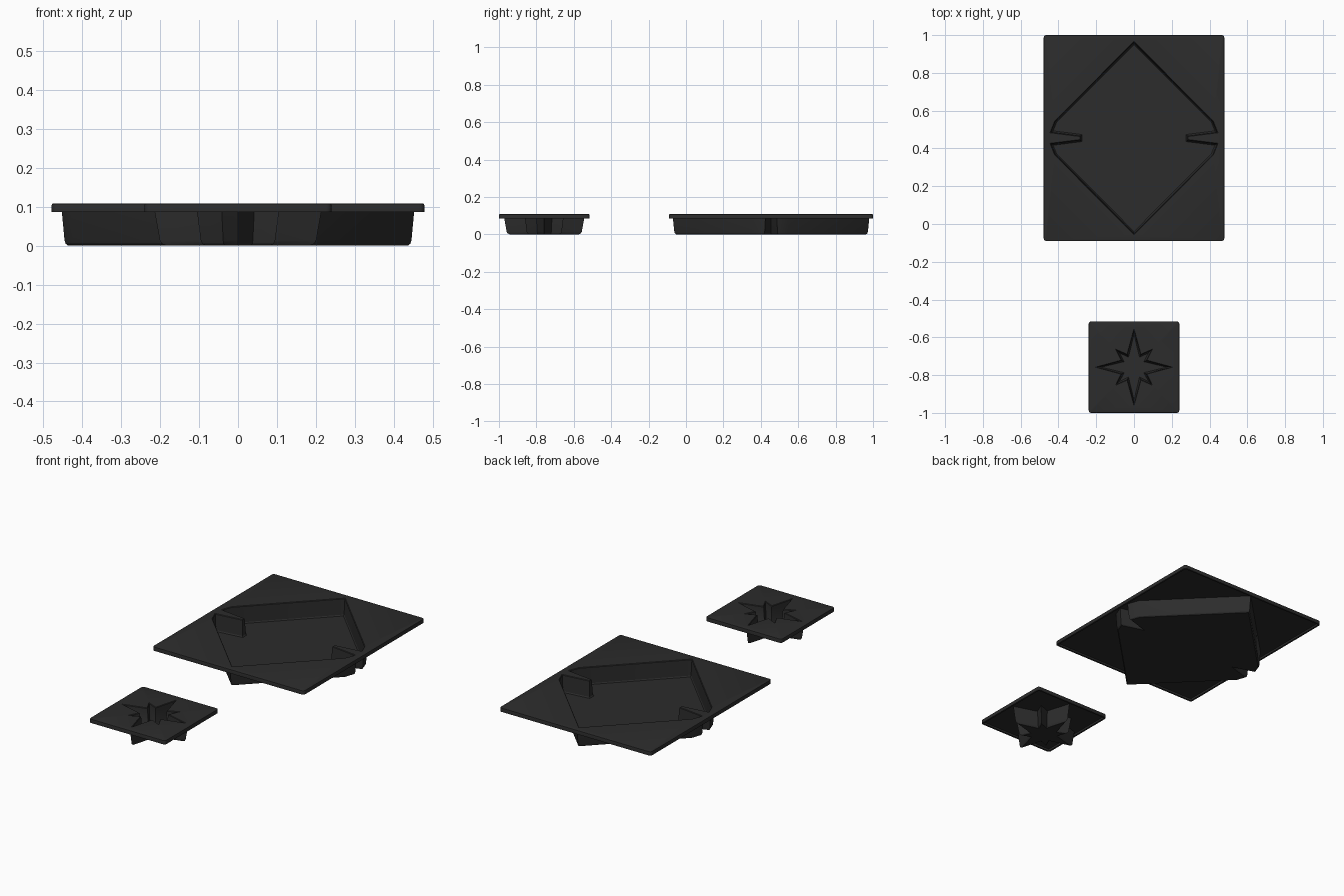
import bpy, bmesh, math
from mathutils import Vector

if "Cube" in bpy.data.objects:
    bpy.data.objects.remove(bpy.data.objects["Cube"])

plastic = bpy.data.materials.new("black_plastic")
plastic.diffuse_color = (0.025, 0.025, 0.025, 1)
plastic.use_nodes = True
plastic.node_tree.nodes["Principled BSDF"].inputs["Base Color"].default_value = plastic.diffuse_color


def mirror_quarter(q):
    """Clockwise closed outline from a quarter running from +y round to +x."""
    right = q + [(x, -y) for x, y in reversed(q)]
    full = right + [(-x, y) for x, y in reversed(right)]
    out = []
    for p in full:
        if not any(math.dist(p, o) < 1e-5 for o in out):
            out.append(p)
    return out


def inset(outline, d, limit=2.5):
    """Move a clockwise outline inward by d, limiting the shift at sharp tips."""
    out = []
    n = len(outline)
    for i in range(n):
        p0, p, p1 = (Vector(outline[j % n]) for j in (i - 1, i, i + 1))
        a, b = (p - p0).normalized(), (p1 - p).normalized()
        na, nb = Vector((a.y, -a.x)), Vector((b.y, -b.x))
        m = (na + nb).normalized()
        out.append(tuple(p + m * d * min(limit, 1 / max(m.dot(na), 0.01))))
    return out


def rounded_rect(hx, hy, r, steps=4):
    pts = []
    for k, (sx, sy) in enumerate([(1, 1), (-1, 1), (-1, -1), (1, -1)]):
        for s in range(steps + 1):
            a = math.pi / 2 * (k + s / steps)
            pts.append((sx * (hx - r) + r * math.cos(a), sy * (hy - r) + r * math.sin(a)))
    return pts


def tray(name, hx, hy, cy, pocket, shell):
    bm = bmesh.new()

    def rings(levels):
        """Bridge a stack of (outline, z) rings; return edges of first and last."""
        loops = [[bm.verts.new((x, y + cy, z)) for x, y in pts] for pts, z in levels]
        n = len(loops[0])
        for lo, hi in zip(loops, loops[1:]):
            for i in range(n):
                j = (i + 1) % n
                bm.faces.new((lo[i], lo[j], hi[j], hi[i]))
        return [[bm.edges.get((l[i], l[(i + 1) % n])) for i in range(n)]
                for l in (loops[0], loops[-1])]

    def fill(edges):
        bmesh.ops.triangle_fill(bm, edges=edges, use_beauty=True)

    def rect(i):
        return rounded_rect(hx - i, hy - i, max(0.014 - i, 0.003))

    # down-turned rim
    top, under = rings([(rect(0.004), 0.108), (rect(0.001), 0.107), (rect(0), 0.104),
                        (rect(0), 0.086), (rect(0.01), 0.086), (rect(0.01), 0.097)])
    # pocket wall and floor
    mouth, floor = rings([(pocket, 0.108), (inset(pocket, 0.003), 0.105),
                          (inset(pocket, 0.008), 0.018), (inset(pocket, 0.012), 0.012)])
    # outside of the pocket with a softened bottom edge
    neck, base = rings([(shell, 0.097), (inset(shell, 0.006), 0.014),
                        (inset(shell, 0.008), 0.005), (inset(shell, 0.013), 0.0)])
    # flat sheet, top and underside
    fill(top + mouth)
    fill(under + neck)
    fill(floor)
    fill(base)
    bmesh.ops.recalc_face_normals(bm, faces=bm.faces)

    me = bpy.data.meshes.new(name)
    bm.to_mesh(me)
    bm.free()
    me.materials.append(plastic)
    ob = bpy.data.objects.new(name, me)
    bpy.context.collection.objects.link(ob)
    bpy.ops.object.select_all(action='DESELECT')
    ob.select_set(True)
    bpy.context.view_layer.objects.active = ob
    bpy.ops.object.shade_smooth_by_angle(angle=math.radians(30))


# large tray: diamond pocket with a narrow notch on each side
diamond = mirror_quarter([(0, 0.512), (0.42, 0.09), (0.445, 0.028), (0.287, 0.008)])
diamond_shell = mirror_quarter([(0, 0.526), (0.43, 0.096), (0.453, 0.03), (0.34, 0.0)])
tray("diamond_tray", 0.478, 0.545, 0.455, diamond, diamond_shell)

# small tray: eight-pointed star pocket
star = mirror_quarter([(0, 0.204), (0.037, 0.069), (0.098, 0.096), (0.069, 0.037), (0.204, 0)])
tray("star_tray", 0.24, 0.242, -0.758, star, inset(star, -0.009, 1.3))
